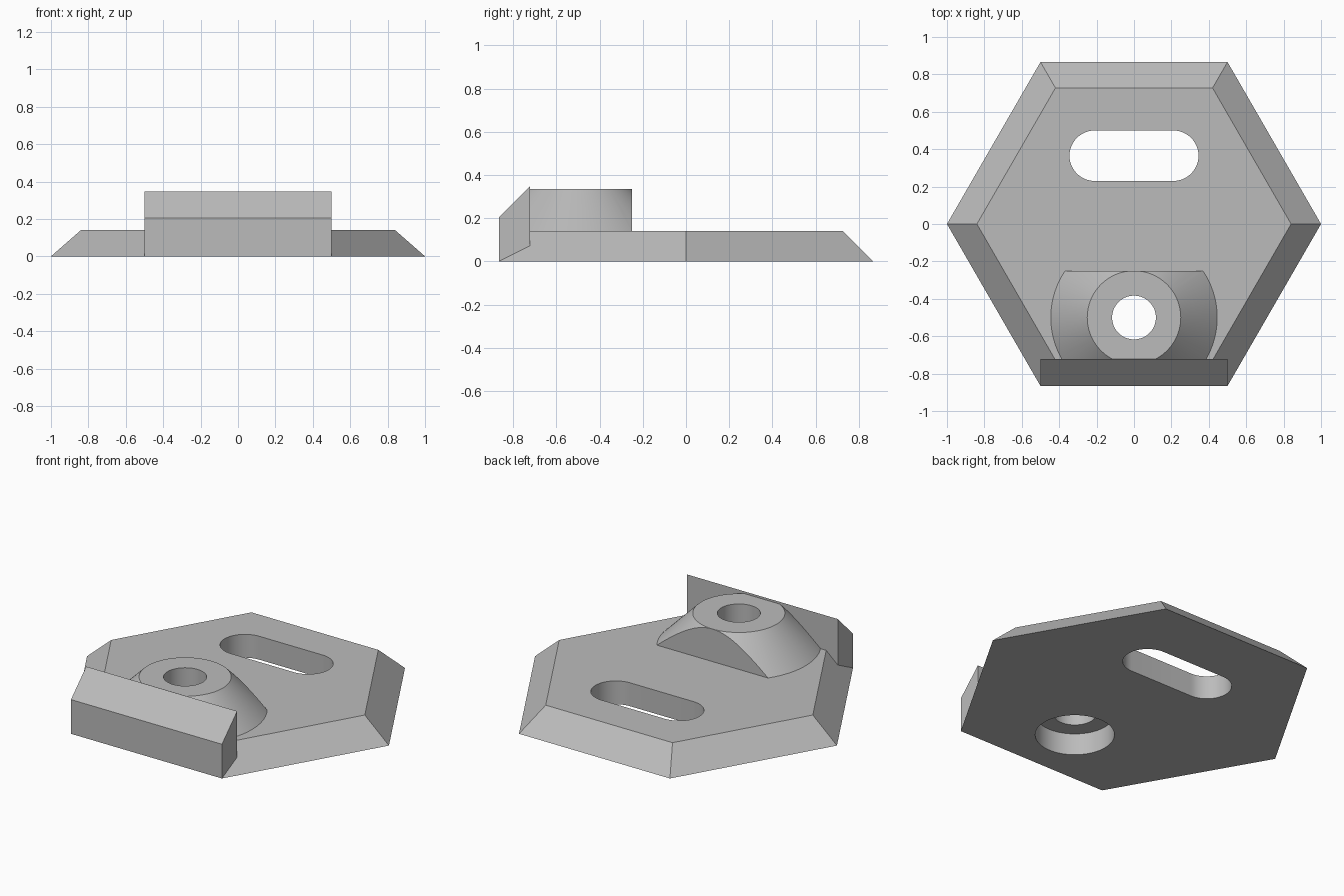
import bpy, bmesh, math
from mathutils import Vector, Matrix

if "Cube" in bpy.data.objects:
    bpy.data.objects.remove(bpy.data.objects["Cube"])

BOSS_Y = -0.5      # centre of the screw boss
PLATE_H = 0.14
BOSS_H = 0.335

grey = bpy.data.materials.new("light_grey")
grey.diffuse_color = (0.5, 0.5, 0.5, 1)
grey.use_nodes = True
grey.node_tree.nodes["Principled BSDF"].inputs["Base Color"].default_value = grey.diffuse_color


def finish(name, bm):
    bmesh.ops.recalc_face_normals(bm, faces=bm.faces)
    mesh = bpy.data.meshes.new(name)
    bm.to_mesh(mesh)
    bm.free()
    mesh.materials.append(grey)
    ob = bpy.data.objects.new(name, mesh)
    bpy.context.collection.objects.link(ob)
    return ob


def prism(name, outline, direction):
    """Extrude a closed 3D outline along a vector."""
    bm = bmesh.new()
    face = bm.faces.new([bm.verts.new(p) for p in outline])
    ext = bmesh.ops.extrude_face_region(bm, geom=[face])
    moved = [v for v in ext["geom"] if isinstance(v, bmesh.types.BMVert)]
    bmesh.ops.translate(bm, verts=moved, vec=Vector(direction))
    return finish(name, bm)


def cone_mesh(r1, r2, z1, z2, y, sides):
    bm = bmesh.new()
    bmesh.ops.create_cone(bm, cap_ends=True, segments=sides, radius1=r1, radius2=r2,
                          depth=z2 - z1, matrix=Matrix.Translation((0, y, (z1 + z2) / 2)))
    return bm


def combine(target, other, operation):
    mod = target.modifiers.new(operation.lower(), 'BOOLEAN')
    mod.operation = operation
    mod.solver = 'EXACT'
    mod.object = other
    bpy.context.view_layer.objects.active = target
    bpy.ops.object.modifier_apply(modifier=mod.name)
    bpy.data.objects.remove(other)


# Hexagonal plate with sloped rim
plate = finish("hexagonal_plate", cone_mesh(1.0, 0.84, 0, PLATE_H, 0, 6))
if abs(max(v.co.x for v in plate.data.vertices) - 1) > 0.01:   # point corners along x
    plate.data.transform(Matrix.Rotation(math.radians(30), 4, 'Z'))

# Conical boss, flattened at the back and ending inside the lip
bm = cone_mesh(0.49, 0.25, 0.095, BOSS_H, BOSS_Y, 96)
for y, n in ((-0.25, 1), (-0.73, -1)):
    cut = bmesh.ops.bisect_plane(bm, geom=bm.verts[:] + bm.edges[:] + bm.faces[:],
                                 plane_co=(0, y, 0), plane_no=(0, n, 0), clear_outer=True)
    bmesh.ops.holes_fill(bm, edges=[e for e in bm.edges if e.is_boundary], sides=0)
boss = finish("screw_boss", bm)

# Upright lip along the front edge with chamfered top
front = -math.sqrt(3) / 2
lip = prism("front_lip", [(-0.5, front, 0), (-0.5, front, 0.205),
                          (-0.5, -0.722, 0.348), (-0.5, -0.722, 0)], (1, 0, 0))

combine(plate, boss, 'UNION')
combine(plate, lip, 'UNION')

# Rounded slot
outline = []
for cx, start in ((0.21, -90), (-0.21, 90)):
    for i in range(25):
        a = math.radians(start + 180 * i / 24)
        outline.append((cx + 0.135 * math.cos(a), 0.365 + 0.135 * math.sin(a), -0.1))
combine(plate, prism("slot_cutter", outline, (0, 0, 0.5)), 'DIFFERENCE')

# Screw hole and wider recess underneath
for r, z1, z2 in ((0.117, -0.1, 0.5), (0.215, -0.1, 0.13)):
    combine(plate, finish("hole_cutter", cone_mesh(r, r, z1, z2, BOSS_Y, 64)), 'DIFFERENCE')

# Smooth curved walls, keep hard edges crisp
bpy.ops.object.select_all(action='DESELECT')
plate.select_set(True)
bpy.context.view_layer.objects.active = plate
bpy.ops.object.shade_smooth_by_angle(angle=math.radians(25))
